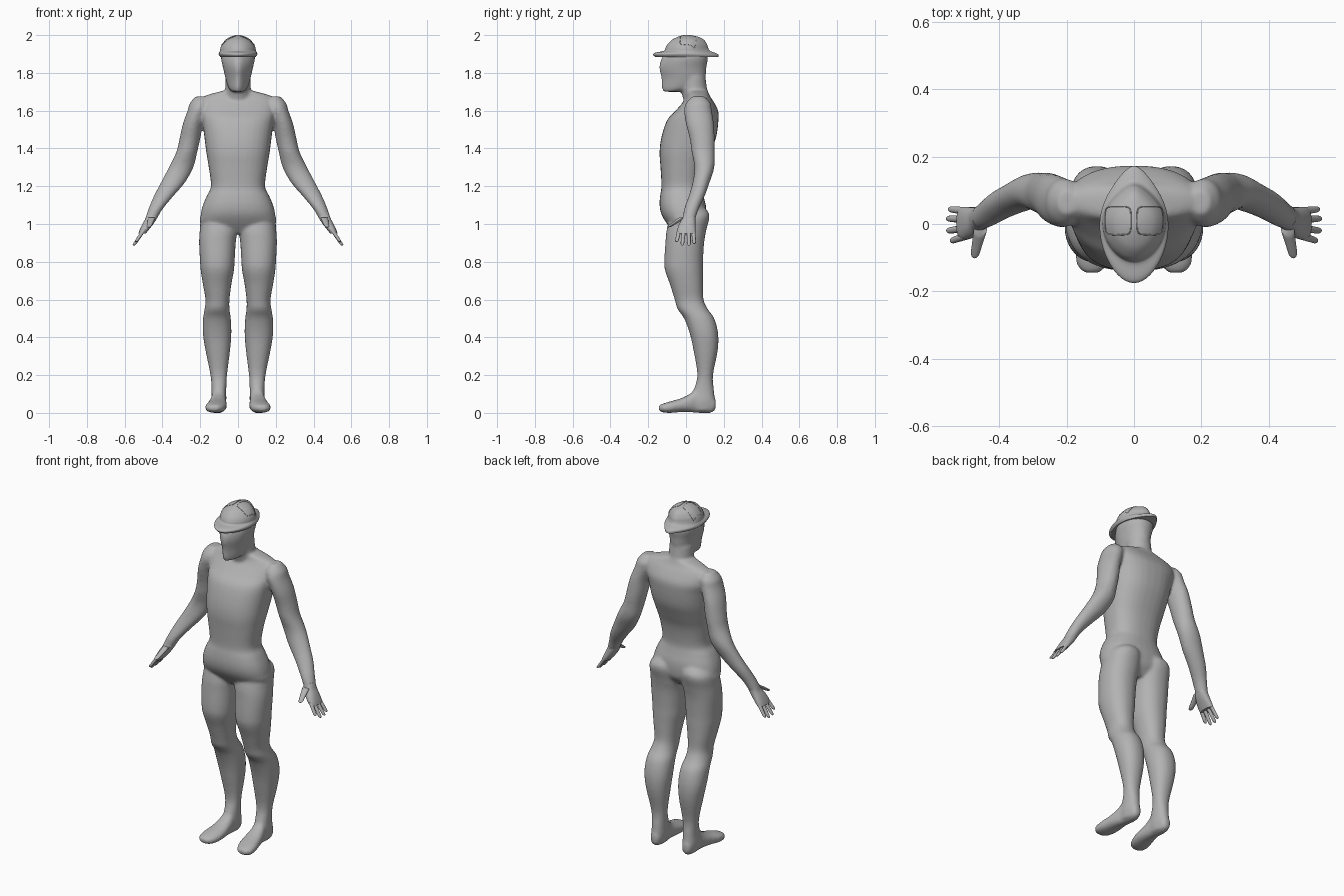
import bpy
import bmesh
import math
from mathutils import Vector
from mathutils.bvhtree import BVHTree

default_cube = bpy.data.objects.get("Cube")
if default_cube:
    bpy.data.objects.remove(default_cube, do_unlink=True)

GREY = (0.45, 0.45, 0.45, 1.0)
grey = bpy.data.materials.new("plain grey")
grey.use_nodes = True
grey.diffuse_color = GREY
grey.node_tree.nodes["Principled BSDF"].inputs["Base Color"].default_value = GREY


def refine(rows, steps):
    """Smoothly interpolate the rows of a section table."""
    result = []
    for i in range(len(rows) - 1):
        before, start = rows[max(i - 1, 0)], rows[i]
        end, after = rows[i + 1], rows[min(i + 2, len(rows) - 1)]
        for k in range(steps):
            t = k / steps
            result.append([
                b + 0.5 * t * (c - a + t * (2 * a - 5 * b + 4 * c - d + t * (3 * (b - c) + d - a)))
                for a, b, c, d in zip(before, start, end, after)])
    return result + [rows[-1]]


def loft(bm, rows, along="z", power=2.0, front=0.0, back=0.0, side=1, steps=4, count=32):
    """Skin oval sections (position, x low, x high, low, high) set along an axis.
    front and back narrow the section towards that end."""
    rings = []
    for pos, x0, x1, v0, v1 in refine(rows, steps):
        ring = []
        for k in range(count):
            angle = math.tau * k / count
            u, v = (math.copysign(abs(w) ** (2 / power), w)
                    for w in (math.cos(angle), math.sin(angle)))
            u *= 1 - (front * v * v if v < 0 else back * v * v)
            x = side * ((x0 + x1) / 2 + u * (x1 - x0) / 2)
            w = (v0 + v1) / 2 + v * (v1 - v0) / 2
            ring.append(bm.verts.new((x, w, pos) if along == "z" else (x, pos, w)))
        rings.append(ring)
    for low, high in zip(rings, rings[1:]):
        for k in range(count):
            j = (k + 1) % count
            bm.faces.new((low[k], low[j], high[j], high[k]))
    bm.faces.new(rings[0])
    bm.faces.new(rings[-1])


def centred(rows):
    """Turn (z, half width, front, back) rows into full section rows."""
    return [(z, -w, w, y0, y1) for z, w, y0, y1 in rows]


def finish(name, bm):
    bmesh.ops.recalc_face_normals(bm, faces=bm.faces[:])
    mesh = bpy.data.meshes.new(name)
    bm.to_mesh(mesh)
    bm.free()
    mesh.materials.append(grey)
    obj = bpy.data.objects.new(name, mesh)
    bpy.context.collection.objects.link(obj)
    bpy.ops.object.select_all(action="DESELECT")
    obj.select_set(True)
    bpy.context.view_layer.objects.active = obj
    bpy.ops.object.shade_smooth_by_angle(angle=math.radians(50))
    return obj


# Section tables
torso = centred([
    (.95, .09, -.06, .06), (1.0, .194, -.1, .1), (1.05, .197, -.13, .108),
    (1.1, .186, -.14, .105), (1.15, .165, -.137, .092), (1.2, .143, -.13, .085),
    (1.3, .155, -.135, .1), (1.38, .168, -.14, .13), (1.46, .178, -.13, .16),
    (1.55, .19, -.1, .172), (1.6, .2, -.055, .17), (1.65, .2, -.012, .145),
    (1.68, .17, .005, .125), (1.705, .08, .0, .115)])
neck = centred([(1.62, .075, .0, .14), (1.7, .068, -.025, .115), (1.78, .067, -.03, .103)])
head = centred([
    (1.7, .03, -.122, -.02), (1.72, .05, -.128, .06), (1.77, .066, -.13, .1),
    (1.83, .08, -.142, .108), (1.88, .09, -.128, .115), (1.93, .08, -.095, .1),
    (1.96, .05, -.05, .07)])
leg = [
    (1.1, .04, .13, -.05, .085), (1.05, .012, .19, -.08, .124), (.97, .004, .202, -.102, .108),
    (.9, .012, .206, -.109, .096), (.8, .018, .201, -.115, .09), (.75, .022, .197, -.11, .09),
    (.68, .035, .186, -.085, .09), (.6, .045, .172, -.06, .093), (.55, .045, .177, -.045, .115),
    (.5, .038, .185, -.01, .15), (.42, .035, .186, .02, .17), (.33, .042, .172, .04, .168),
    (.2, .058, .146, .06, .143), (.12, .062, .14, .04, .148), (.06, .062, .143, .02, .154),
    (.01, .07, .135, .03, .148)]
foot = [
    (.158, .085, .12, .02, .07), (.13, .07, .135, .0, .1), (.06, .065, .14, .0, .13),
    (.02, .062, .15, .004, .1), (-.03, .058, .162, .004, .076), (-.08, .063, .173, .0, .062),
    (-.12, .078, .17, .002, .05), (-.144, .1, .15, .012, .04)]
arm = [
    (1.675, .17, .225, .03, .1), (1.64, .15, .255, .0, .13), (1.6, .16, .267, -.01, .137),
    (1.53, .185, .292, .0, .147), (1.45, .2, .31, .02, .152), (1.38, .216, .327, .03, .152),
    (1.3, .236, .366, .045, .15), (1.22, .28, .408, .035, .125), (1.15, .34, .445, .015, .1),
    (1.08, .398, .474, -.01, .068), (1.02, .433, .495, -.02, .048)]
palm = [
    (1.06, .42, .48, -.008, .052), (1.03, .43, .49, -.02, .05), (1.0, .448, .506, -.036, .05),
    (.97, .472, .52, -.046, .051), (.95, .488, .527, -.045, .05)]
cap_rows = centred([
    (1.885, .094, -.165, .172), (1.898, .102, -.175, .17), (1.908, .1, -.16, .15),
    (1.916, .095, -.118, .128), (1.93, .093, -.11, .118), (1.95, .086, -.099, .112),
    (1.975, .066, -.074, .095), (1.99, .042, -.045, .068), (2.0, .012, -.015, .025)])

# Body: overlapping lofts fused into one smooth skin
bm = bmesh.new()
loft(bm, torso, power=2.4)
loft(bm, neck)
loft(bm, head, power=2.2, front=0.5)
for side in (1, -1):
    loft(bm, leg, power=2.2, side=side)
    loft(bm, foot, along="y", power=2.3, side=side)
    loft(bm, arm, side=side)
body = finish("body", bm)
fuse = body.modifiers.new("fuse", "REMESH")
fuse.mode = "VOXEL"
fuse.voxel_size = 0.008
fuse.use_smooth_shade = True
soften = body.modifiers.new("soften", "SMOOTH")
soften.factor = 0.5
soften.iterations = 8


def digit(bm, base, tip, thick, thin, side):
    """A tapering finger between two points with a rounded tip."""
    rows = []
    for t in (0, 0.3, 0.6, 0.85, 0.95, 1):
        p = Vector(base).lerp(Vector(tip), t)
        r = (thick + (thin - thick) * t) * (1 if t < 0.9 else 0.8 if t < 1 else 0.3)
        rows.append((p.z, p.x - r, p.x + r, p.y - r, p.y + r))
    loft(bm, rows, side=side, steps=2, count=12)


# Hands: palm, four fingers and a thumb
for side, label in ((1, "left"), (-1, "right")):
    bm = bmesh.new()
    loft(bm, palm, power=2.5, side=side, count=24)
    for root, end, drop in ((-.035, -.05, .905), (-.012, -.02, .886),
                            (.014, .016, .885), (.038, .044, .895)):
        digit(bm, (.497, root, .97), (.553 - (drop - .885) * .6, end, drop), .012, .009, side)
    digit(bm, (.455, -.015, 1.035), (.473, -.096, .982), .02, .012, side)
    finish(label + "_hand", bm)

# Cap: dome flaring into a peaked brim
bm = bmesh.new()
loft(bm, cap_rows, front=0.1, back=0.4, count=48)
surface = BVHTree.FromBMesh(bm)
finish("cap", bm)

# Cap seams: thin outlines of the two crown panels laid on the dome
for side, label in ((1, "left"), (-1, "right")):
    curve = bpy.data.curves.new(label + "_cap_seam", "CURVE")
    curve.dimensions = "3D"
    curve.bevel_depth = 0.0018
    curve.bevel_resolution = 1
    points = []
    for k in range(48):
        angle = math.tau * k / 48
        u, v = (math.copysign(abs(w) ** 0.4, w) for w in (math.cos(angle), math.sin(angle)))
        hit = surface.ray_cast(Vector((side * (.047 + .038 * u), .01 + .042 * v, 3)),
                               Vector((0, 0, -1)))[0]
        if hit:
            points.append(hit)
    spline = curve.splines.new("POLY")
    spline.points.add(len(points) - 1)
    for point, co in zip(spline.points, points):
        point.co = (*co, 1)
    spline.use_cyclic_u = True
    curve.materials.append(grey)
    seam = bpy.data.objects.new(label + "_cap_seam", curve)
    bpy.context.collection.objects.link(seam)
